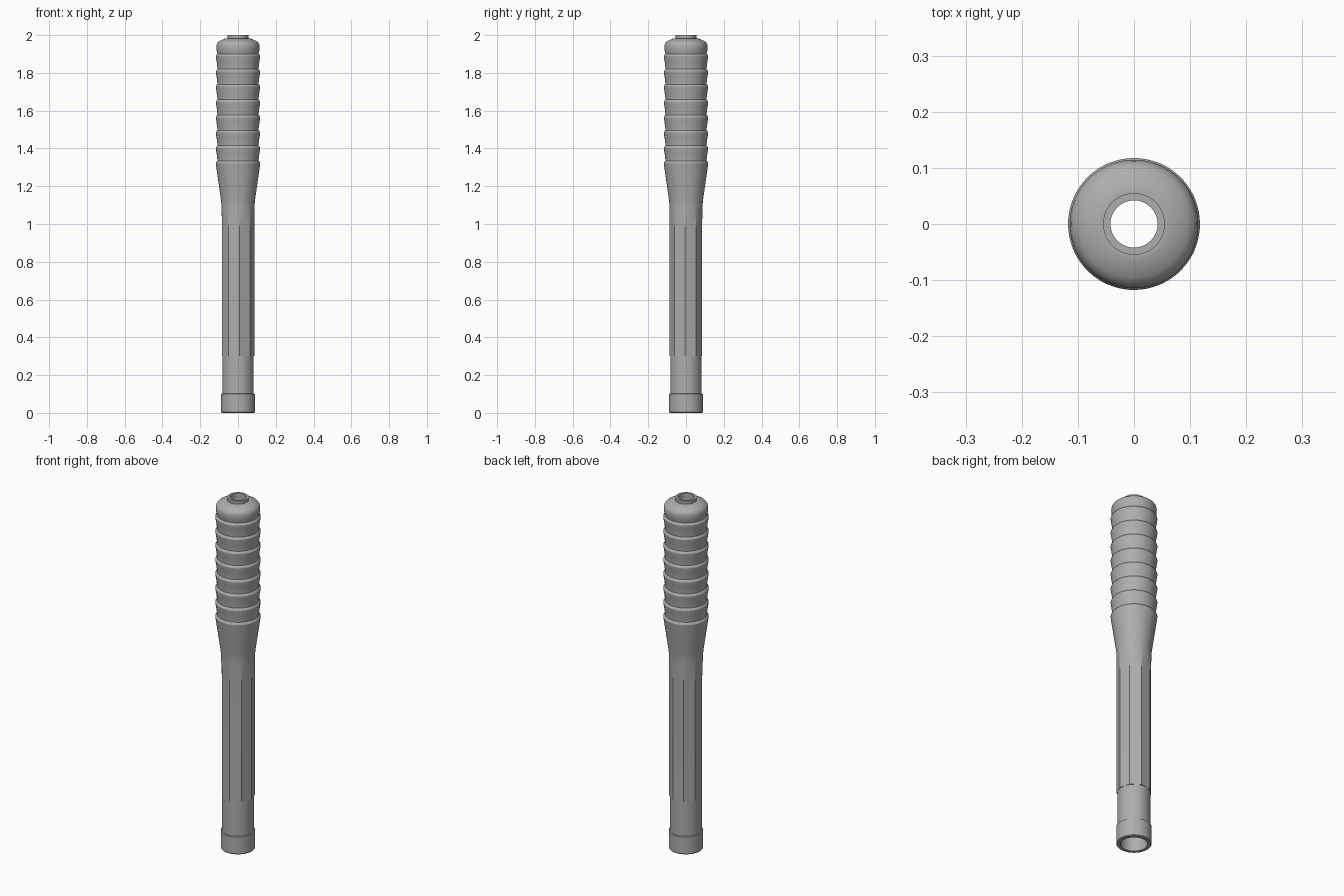
import bpy
import bmesh
import math

SEGMENTS = 72
SIDES = 9                       # flats on the shaft
TURN = math.radians(-84)        # direction of one shaft corner

old = bpy.data.objects.get("Cube")
if old:
    bpy.data.objects.remove(old)

grey = bpy.data.materials.new("satin_grey")
grey.use_nodes = True
colour = (0.42, 0.42, 0.42, 1)
grey.diffuse_color = colour
grey.node_tree.nodes["Principled BSDF"].inputs["Base Color"].default_value = colour


def flat_factor(angle):
    """Radius of a regular polygon relative to its corner radius."""
    half = math.pi / SIDES
    return math.cos(half) / math.cos(angle % (2 * half) - half)


def lathe(name, profile):
    """Spin (radius, height, flatness) rows; flatness 1 gives a polygon, 0 a circle."""
    bm = bmesh.new()
    rings = []
    for row in profile:
        radius, z = row[:2]
        flatness = row[2] if len(row) > 2 else 0
        ring = []
        for i in range(SEGMENTS):
            a = math.tau * i / SEGMENTS
            r = radius * (1 + flatness * (flat_factor(a) - 1))
            ring.append(bm.verts.new((r * math.cos(a + TURN), r * math.sin(a + TURN), z)))
        rings.append(ring)
    for low, high in zip(rings, rings[1:]):
        for i in range(SEGMENTS):
            j = (i + 1) % SEGMENTS
            bm.faces.new((low[i], low[j], high[j], high[i]))
    mesh = bpy.data.meshes.new(name)
    bm.to_mesh(mesh)
    bm.free()
    mesh.materials.append(grey)
    obj = bpy.data.objects.new(name, mesh)
    bpy.context.collection.objects.link(obj)
    bpy.ops.object.select_all(action="DESELECT")
    obj.select_set(True)
    bpy.context.view_layer.objects.active = obj
    bpy.ops.object.shade_smooth_by_angle(angle=math.radians(25))
    return obj


# Plain collar at the open foot
lathe("base_collar", [(0.068, 0), (0.086, 0), (0.089, 0.004), (0.089, 0.1), (0.083, 0.102)])

# Round tube, then nine flats that fade into the flare
shaft = [(0.083, 0.1), (0.083, 0.3), (0.0885, 0.3, 1), (0.0885, 0.97, 1)]
for i in range(1, 7):
    shaft.append((0.0885, 0.97 + 0.14 * i / 6, 1 - i / 6))
shaft += [(0.092, 1.14), (0.117, 1.315)]
lathe("shaft", shaft)

# Grip: each rib swells upward and ends in a small rounded ledge
RIBS, FIRST, PITCH = 8, 1.315, 0.081
grip = []
for k in range(RIBS):
    z = FIRST + k * PITCH
    grip += [(0.117, z), (0.1175, z + 0.007), (0.1155, z + 0.012), (0.109, z + 0.019)]
    if k < RIBS - 1:
        grip += [(0.110, z + 0.035), (0.1135, z + 0.06)]
lathe("ribbed_grip", grip)

# Domed cap with a short neck around the hole
lathe("end_cap", [(0.109, 1.901), (0.114, 1.922), (0.1145, 1.94), (0.112, 1.953),
                  (0.105, 1.963), (0.095, 1.970), (0.065, 1.983), (0.055, 1.983)])
lathe("cap_neck", [(0.055, 1.98), (0.055, 2.0), (0.042, 2.0)])

# Inner wall, running from the neck down to the foot
lathe("bore", [(0.042, 2.0), (0.042, 1.93), (0.068, 1.93), (0.068, 0)])
